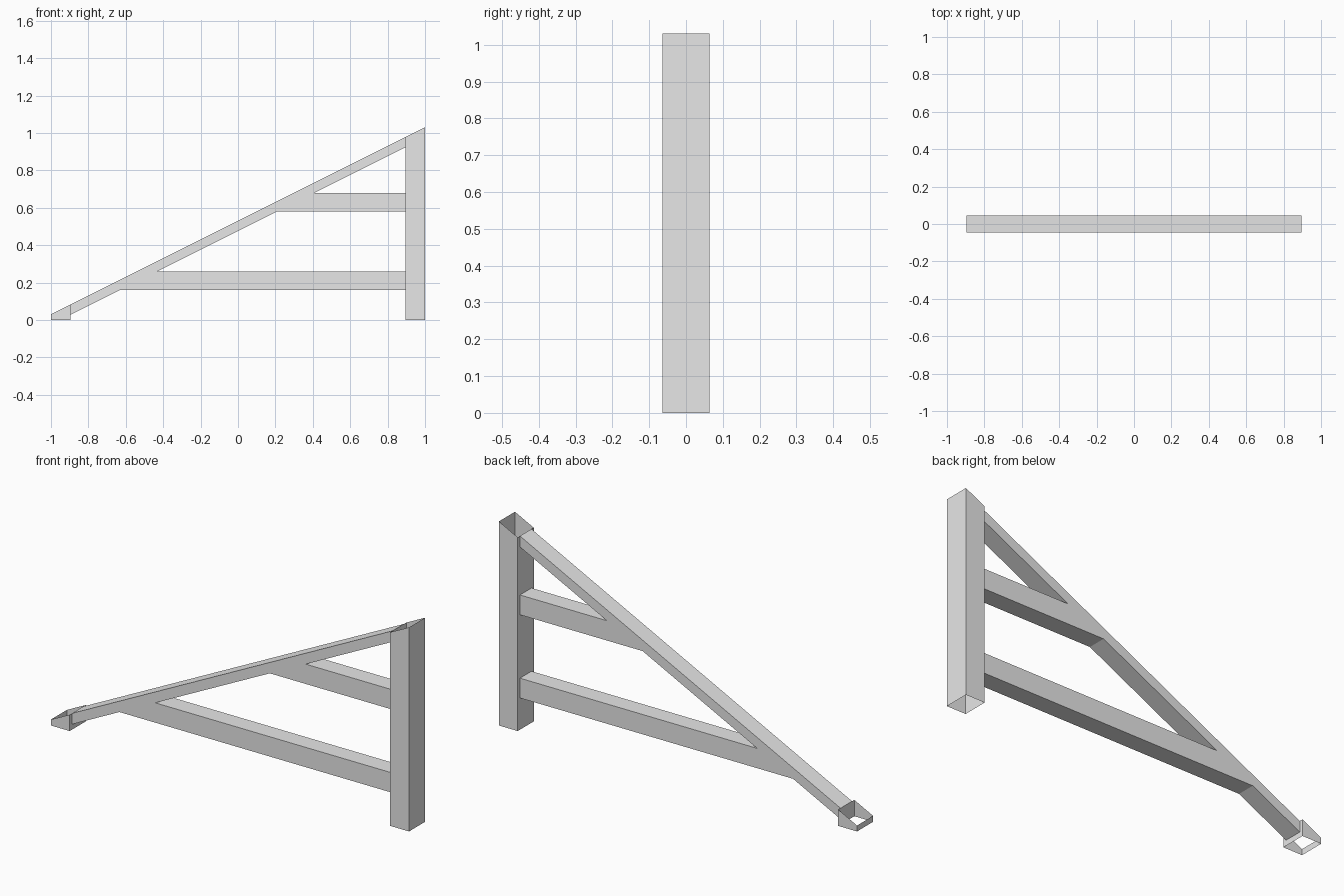
import bpy
import bmesh

if "Cube" in bpy.data.objects:
    bpy.data.objects.remove(bpy.data.objects["Cube"], do_unlink=True)

grey = bpy.data.materials.new("light grey steel")
grey.use_nodes = True
colour = (0.8, 0.8, 0.8, 1)
grey.diffuse_color = colour
grey.node_tree.nodes["Principled BSDF"].inputs["Base Color"].default_value = colour

INNER = 0.895          # where the frame meets the sleeves
SLEEVE_Y = 0.064       # half depth of the sleeves
FRAME_Y = 0.046        # half depth of the frame


def rail_top(x):
    return 0.53 + 0.5 * x


def rail_bottom(x):
    return 0.475 + 0.5 * x


def rail_bottom_x(z):
    return (z - 0.475) / 0.5


def add_object(name, bm):
    mesh = bpy.data.meshes.new(name)
    bm.to_mesh(mesh)
    bm.free()
    mesh.materials.append(grey)
    obj = bpy.data.objects.new(name, mesh)
    bpy.context.collection.objects.link(obj)


def open_sleeve(name, x0, x1):
    """Thin square tube, open at both ends, cut off along the rail slope."""
    bm = bmesh.new()
    y = SLEEVE_Y
    corners = [(x0, -y), (x1, -y), (x1, y), (x0, y)]
    low = [bm.verts.new((cx, cy, 0)) for cx, cy in corners]
    high = [bm.verts.new((cx, cy, rail_top(cx))) for cx, cy in corners]
    for i in range(4):
        j = (i + 1) % 4
        bm.faces.new((low[i], low[j], high[j], high[i]))
    add_object(name, bm)


# Sloping rail with two level beams, as one extruded outline
outline = [(-INNER, rail_top(-INNER)), (-INNER, rail_bottom(-INNER))]
for bottom, top in ((0.16, 0.26), (0.58, 0.68)):
    outline += [(rail_bottom_x(bottom), bottom), (INNER, bottom),
                (INNER, top), (rail_bottom_x(top), top)]
outline += [(INNER, rail_bottom(INNER)), (INNER, rail_top(INNER))]

bm = bmesh.new()
front = bm.faces.new([bm.verts.new((x, -FRAME_Y, z)) for x, z in outline])
extruded = bmesh.ops.extrude_face_region(bm, geom=[front], use_keep_orig=True)
moved = [v for v in extruded["geom"] if isinstance(v, bmesh.types.BMVert)]
bmesh.ops.translate(bm, verts=moved, vec=(0, 2 * FRAME_Y, 0))
bmesh.ops.recalc_face_normals(bm, faces=bm.faces)
add_object("braced_rail", bm)

# Tall post and short foot
open_sleeve("post", INNER, 1)
open_sleeve("foot", -1, -INNER)
